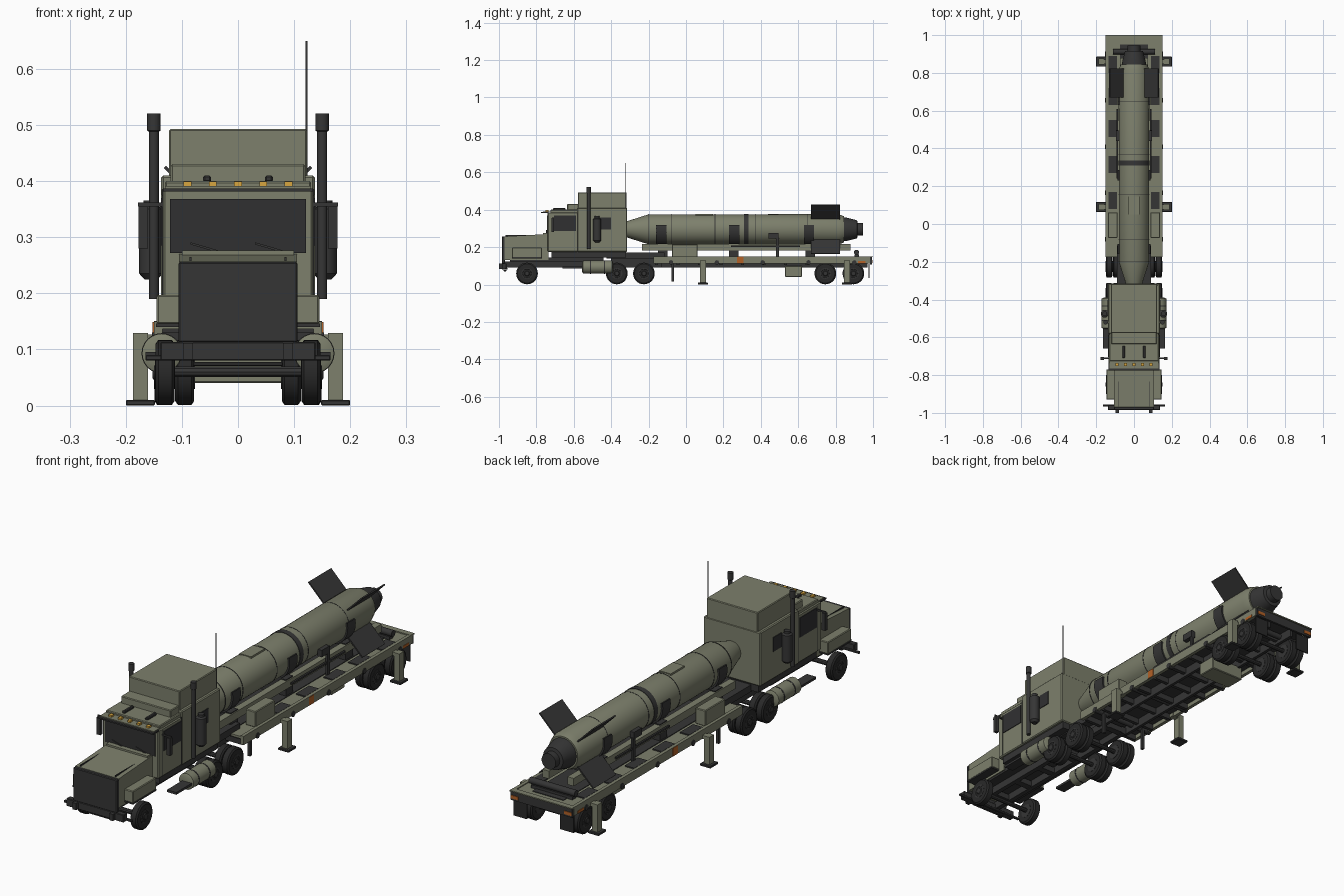
import bpy, bmesh, math
from mathutils import Matrix, Vector


def mat(name, r, g, b):
    m = bpy.data.materials.new(name)
    m.diffuse_color = (r, g, b, 1)
    return m


OLIVE = mat("olive paint", 0.205, 0.215, 0.15)
DARK = mat("dark metal", 0.036, 0.036, 0.036)
RUBBER = mat("tyre rubber", 0.022, 0.022, 0.022)
GLASS = mat("dark glass", 0.03, 0.03, 0.031)
ORANGE = mat("orange marker", 0.45, 0.12, 0.02)
AMBER = mat("amber lamp", 0.68, 0.38, 0.05)


def finish(name, bm, m, smooth=False):
    bmesh.ops.recalc_face_normals(bm, faces=bm.faces)
    me = bpy.data.meshes.new(name)
    bm.to_mesh(me)
    bm.free()
    me.materials.append(m)
    ob = bpy.data.objects.new(name, me)
    bpy.context.collection.objects.link(ob)
    if smooth:
        bpy.ops.object.select_all(action='DESELECT')
        ob.select_set(True)
        bpy.context.view_layer.objects.active = ob
        bpy.ops.object.shade_smooth_by_angle(angle=math.radians(35))
    return ob


def boxes(name, m, items, mirror=False, bevel=0.0):
    """Boxes given as (x0, x1, y0, y1, z0, z1), optionally copied to -x."""
    bm = bmesh.new()
    for x0, x1, y0, y1, z0, z1 in items:
        for s in ((1, -1) if mirror else (1,)):
            c = Vector((s * (x0 + x1) / 2, (y0 + y1) / 2, (z0 + z1) / 2))
            size = Vector((x1 - x0, y1 - y0, z1 - z0))
            bmesh.ops.create_cube(bm, size=1, matrix=Matrix.Translation(c) @ Matrix.Diagonal(size).to_4x4())
    ob = finish(name, bm, m)
    if bevel:
        mod = ob.modifiers.new("edge", 'BEVEL')
        mod.width = bevel
        mod.segments = 1
    return ob


def lathes(name, m, profile, axis, centres, n=24):
    """Turn (distance, radius) pairs about an axis, once per centre."""
    bm = bmesh.new()
    for c in centres:
        rings = []
        for d, r in profile:
            ring = []
            for i in range(n):
                a = math.tau * i / n
                u, v = r * math.cos(a), r * math.sin(a)
                p = {'x': (d, u, v), 'y': (u, d, v), 'z': (u, v, d)}[axis]
                ring.append(bm.verts.new(Vector(p) + Vector(c)))
            rings.append(ring)
        for a, b in zip(rings, rings[1:]):
            for i in range(n):
                j = (i + 1) % n
                bm.faces.new((a[i], a[j], b[j], b[i]))
        bm.faces.new(rings[0])
        bm.faces.new(rings[-1])
    return finish(name, bm, m, True)


def pair(x, y, z):
    return [(x, y, z), (-x, y, z)]


# ---- Wheels and axles ----
AXLES = [-0.37, -0.225, 0.745, 0.895]
TYRE = [(-0.017, 0.034), (-0.017, 0.051), (-0.012, 0.058), (0.012, 0.058), (0.017, 0.051), (0.017, 0.034)]
RIM = [(-0.018, 0.012), (-0.018, 0.03), (0.018, 0.03), (0.018, 0.024), (0.012, 0.02), (0.02, 0.011), (0.02, 0.005)]
spots = pair(0.13, -0.85, 0.059)
for y in AXLES:
    spots += pair(0.132, y, 0.059) + pair(0.095, y, 0.059)
lathes("tyres", RUBBER, TYRE, 'x', spots, 28)
lathes("rims", DARK, RIM, 'x', [s for s in spots if s[0] > 0], 16)
lathes("rims_left", DARK, [(-d, r) for d, r in RIM], 'x', [s for s in spots if s[0] < 0], 16)
lathes("axles", DARK, [(-0.14, 0.01), (0.14, 0.01)], 'x', [(0, y, 0.06) for y in AXLES + [-0.85]], 10)

# ---- Tractor chassis ----
boxes("tractor_rails", DARK, [(0.035, 0.055, -0.98, -0.12, 0.09, 0.122)], True)
boxes("tractor_crossmembers", DARK, [(-0.05, 0.05, y, y + 0.03, 0.093, 0.118) for y in (-0.9, -0.75, -0.6, -0.45, -0.3, -0.15)])
boxes("belly_plate", DARK, [(-0.1, 0.1, -0.94, -0.44, 0.122, 0.145), (-0.125, 0.125, -0.72, -0.32, 0.145, 0.178)])
boxes("fifth_wheel_deck", DARK, [(-0.09, 0.09, -0.425, -0.115, 0.14, 0.17), (-0.05, 0.05, -0.4, -0.15, 0.12, 0.14)])
boxes("bumper", DARK, [(-0.138, 0.138, -0.985, -0.96, 0.08, 0.113), (-0.165, 0.165, -0.965, -0.955, 0.08, 0.09),
                       (-0.08, 0.08, -0.975, -0.96, 0.07, 0.078)], bevel=0.002)
boxes("bumper_brackets", DARK, [(0.08, 0.098, -1.0, -0.985, 0.082, 0.111)], True)

# ---- Hood, grille, fenders ----
hood = boxes("hood", OLIVE, [(-0.105, 0.105, -0.97, -0.735, 0.13, 0.27)])
for v in hood.data.vertices:
    if v.co.z > 0.2 and v.co.y < -0.9:
        v.co.z = 0.257
boxes("hood_collar", OLIVE, [(-0.1, 0.1, -0.765, -0.735, 0.2, 0.276)])
boxes("hood_seams", DARK, [(0.083, 0.086, -0.965, -0.77, 0.25, 0.2645)], True)
boxes("grille", DARK, [(-0.106, 0.106, -0.985, -0.968, 0.112, 0.256)], bevel=0.003)
boxes("fenders", OLIVE, [(0.1, 0.145, -0.93, -0.77, 0.145, 0.197)], True, 0.003)
boxes("fender_lips", DARK, [(0.1, 0.146, -0.93, -0.77, 0.14, 0.146)], True)

# ---- Cab and sleeper ----
boxes("cab", OLIVE, [(-0.134, 0.134, -0.74, -0.58, 0.175, 0.385)], bevel=0.004)
boxes("cab_roof", OLIVE, [(-0.13, 0.13, -0.725, -0.57, 0.38, 0.4), (-0.12, 0.12, -0.635, -0.57, 0.39, 0.43)], bevel=0.003)
boxes("sleeper", OLIVE, [(-0.137, 0.137, -0.581, -0.315, 0.175, 0.41)], bevel=0.004)
boxes("sleeper_top", OLIVE, [(-0.123, 0.123, -0.578, -0.317, 0.405, 0.493)], bevel=0.003)
boxes("sun_visor", DARK, [(-0.134, 0.134, -0.775, -0.735, 0.381, 0.387)])
boxes("visor_board", OLIVE, [(-0.13, 0.13, -0.765, -0.71, 0.387, 0.391)])
boxes("roof_lamps", AMBER, [(x - 0.007, x + 0.007, -0.752, -0.735, 0.391, 0.399) for x in (-0.09, -0.045, 0, 0.045, 0.09)])
boxes("roof_horns", DARK, [(0.048, 0.062, -0.71, -0.645, 0.398, 0.41)], True, 0.003)
boxes("windshield", GLASS, [(-0.121, 0.121, -0.744, -0.738, 0.272, 0.368)])
boxes("side_windows", GLASS, [(0.13, 0.137, -0.705, -0.588, 0.285, 0.37), (0.13, 0.14, -0.46, -0.402, 0.295, 0.357)], True)
boxes("door_seams", DARK, [(0.13, 0.1352, -0.712, -0.71, 0.18, 0.375), (0.13, 0.1352, -0.584, -0.58, 0.18, 0.385)], True)
wipers = boxes("wipers", DARK, [(0.03, 0.085, -0.748, -0.744, 0.279, 0.283)], True)
for v in wipers.data.vertices:
    v.co.z += 0.008 * (1 if v.co.x < -0.05 or 0 < v.co.x < 0.05 else -1)
boxes("mirrors", DARK, [(0.16, 0.177, -0.72, -0.705, 0.28, 0.355), (0.13, 0.178, -0.714, -0.708, 0.355, 0.362)], True)
boxes("side_steps", DARK, [(0.12, 0.165, -0.66, -0.545, 0.085, 0.095)], True)
boxes("antenna", DARK, [(0.1205, 0.1235, -0.327, -0.324, 0.4, 0.65)])

# ---- Exhausts, air cleaners, tanks ----
lathes("exhaust_stacks", DARK, [(0.19, 0.009), (0.488, 0.009), (0.49, 0.012), (0.52, 0.012)], 'z', pair(0.15, -0.52, 0), 16)
lathes("air_cleaners", DARK, [(0.225, 0.012), (0.235, 0.021), (0.35, 0.021), (0.355, 0.013), (0.365, 0.013)], 'z', pair(0.155, -0.475, 0), 20)
lathes("fuel_tanks", OLIVE, [(-0.555, 0.025), (-0.55, 0.035), (-0.395, 0.035), (-0.39, 0.025)], 'y', pair(0.136, 0, 0.093))
lathes("tank_straps", DARK, [(-0.003, 0.036), (0.003, 0.036)], 'y', pair(0.136, -0.51, 0.093) + pair(0.136, -0.435, 0.093))

# ---- Trailer bed ----
boxes("trailer_side_rails", OLIVE, [(0.135, 0.15, -0.175, 0.985, 0.112, 0.15)], True)
boxes("trailer_deck", OLIVE, [(-0.137, 0.137, -0.175, 0.985, 0.136, 0.146)])
boxes("trailer_underside", DARK, [(-0.135, 0.135, -0.17, 0.98, 0.13, 0.136)])
boxes("deck_panels", DARK, [(0.09, 0.136, y, y + 0.09, 0.146, 0.151) for y in (0.08, 0.27, 0.46, 0.63, 0.8)], True)
boxes("deck_centre", DARK, [(-0.075, 0.075, -0.17, 0.95, 0.146, 0.149)])
boxes("trailer_crossbeams", DARK, [(-0.135, 0.135, -0.165 + 0.115 * i, -0.15 + 0.115 * i, 0.105, 0.131) for i in range(10)])
boxes("trailer_spines", DARK, [(0.055, 0.068, -0.13, 0.97, 0.092, 0.131)], True)
boxes("rear_panel", DARK, [(-0.148, 0.148, 0.985, 0.995, 0.108, 0.147)])
boxes("rear_lip", OLIVE, [(-0.15, 0.15, 0.975, 1.0, 0.146, 0.151)])
boxes("mudflaps", RUBBER, [(0.08, 0.145, 0.975, 0.98, 0.035, 0.11)], True)
boxes("rear_lamps", ORANGE, [(0.11, 0.146, 0.994, 0.998, 0.116, 0.13)], True)
boxes("side_markers", ORANGE, [(0.148, 0.152, 0.273, 0.307, 0.113, 0.149), (0.148, 0.152, 0.92, 0.96, 0.113, 0.125)], True)
lathes("rail_eyes", DARK, [(-0.153, 0.012), (0.153, 0.012)], 'x', [(0, y, 0.118) for y in (-0.08, 0.165, 0.41, 0.655, 0.9)], 16)
boxes("under_toolbox", OLIVE, [(-0.08, 0.08, 0.53, 0.62, 0.04, 0.1)], bevel=0.003)

# ---- Outriggers and parking legs ----
for label, y in (("front", 0.09), ("rear", 0.86)):
    boxes(label + "_outriggers", OLIVE, [(0.16, 0.187, y - 0.016, y + 0.016, 0.008, 0.129), (0.13, 0.165, y - 0.012, y + 0.012, 0.112, 0.127)], True)
    boxes(label + "_foot_pads", DARK, [(0.148, 0.2, y - 0.027, y + 0.027, 0, 0.01)], True, 0.002)
boxes("parking_legs", DARK, [(0.1, 0.112, -0.077, -0.065, 0.015, 0.13)], True)

# ---- Launch cradle ----
boxes("deck_boxes", OLIVE, [(0.088, 0.137, -0.075, 0.062, 0.146, 0.215)], True, 0.003)
boxes("cradle_beams", OLIVE, [(0.045, 0.075, -0.235, 0.88, 0.182, 0.216)], True)
boxes("cradle_supports", DARK, [(-0.07, 0.07, y, y + 0.05, 0.146, 0.22) for y in (-0.15, 0.23, 0.64)])
boxes("cradle_rods", DARK, [(0.084, 0.092, 0.24, 0.61, 0.2, 0.208), (0.084, 0.094, 0.482, 0.498, 0.146, 0.25),
                            (0.076, 0.096, 0.44, 0.495, 0.245, 0.275)], True)
boxes("rear_bracket", DARK, [(-0.1, 0.1, 0.9, 0.925, 0.146, 0.16)])
lathes("rear_roller", DARK, [(-0.11, 0.014), (0.11, 0.014)], 'x', [(0, 0.912, 0.172)], 16)

# curved clamps that hug the lower sides of the tube
bm = bmesh.new()
for y in (-0.16, 0.23, 0.63):
    for s in (1, -1):
        rows = []
        for i in range(9):
            a = math.radians(-85 + 12.5 * i)
            rows.append([bm.verts.new((s * r * math.cos(a), yy, 0.295 + r * math.sin(a)))
                         for r, yy in ((0.079, y), (0.088, y), (0.088, y + 0.055), (0.079, y + 0.055))])
        for p, q in zip(rows, rows[1:]):
            for k in range(4):
                bm.faces.new((p[k], p[(k + 1) % 4], q[(k + 1) % 4], q[k]))
        bm.faces.new(rows[0])
        bm.faces.new(rows[-1])
finish("cradle_clamps", bm, DARK, True)

# ---- Rocket ----
AXIS = [(0, 0, 0.295)]
lathes("rocket_body", OLIVE, [(-0.32, 0.042), (-0.2, 0.08), (0.815, 0.081), (0.845, 0.07)], 'y', AXIS, 40)
lathes("rocket_nozzle", DARK, [(0.84, 0.064), (0.86, 0.062), (0.915, 0.048), (0.917, 0.034), (0.945, 0.034)], 'y', AXIS, 32)
lathes("rocket_band", DARK, [(0.31, 0.0825), (0.335, 0.0825)], 'y', AXIS, 40)
lathes("rocket_seams", DARK, [(-0.0015, 0.0815), (0.0015, 0.0815)], 'y', [(0, y, 0.295) for y in (-0.2, -0.08, 0.155, 0.37, 0.65)], 40)
boxes("rocket_hatch", OLIVE, [(-0.028, 0.028, 0.05, 0.145, 0.365, 0.378)])
bm = bmesh.new()
for k in range(4):
    turn = Matrix.Translation((0, 0, 0.295)) @ Matrix.Rotation(math.radians(45 + 90 * k), 4, 'Y')
    bmesh.ops.create_cube(bm, size=1, matrix=turn @ Matrix.Translation((0.13, 0.747, 0)) @ Matrix.Diagonal((0.108, 0.155, 0.006, 1)))
finish("rocket_fins", bm, DARK)
